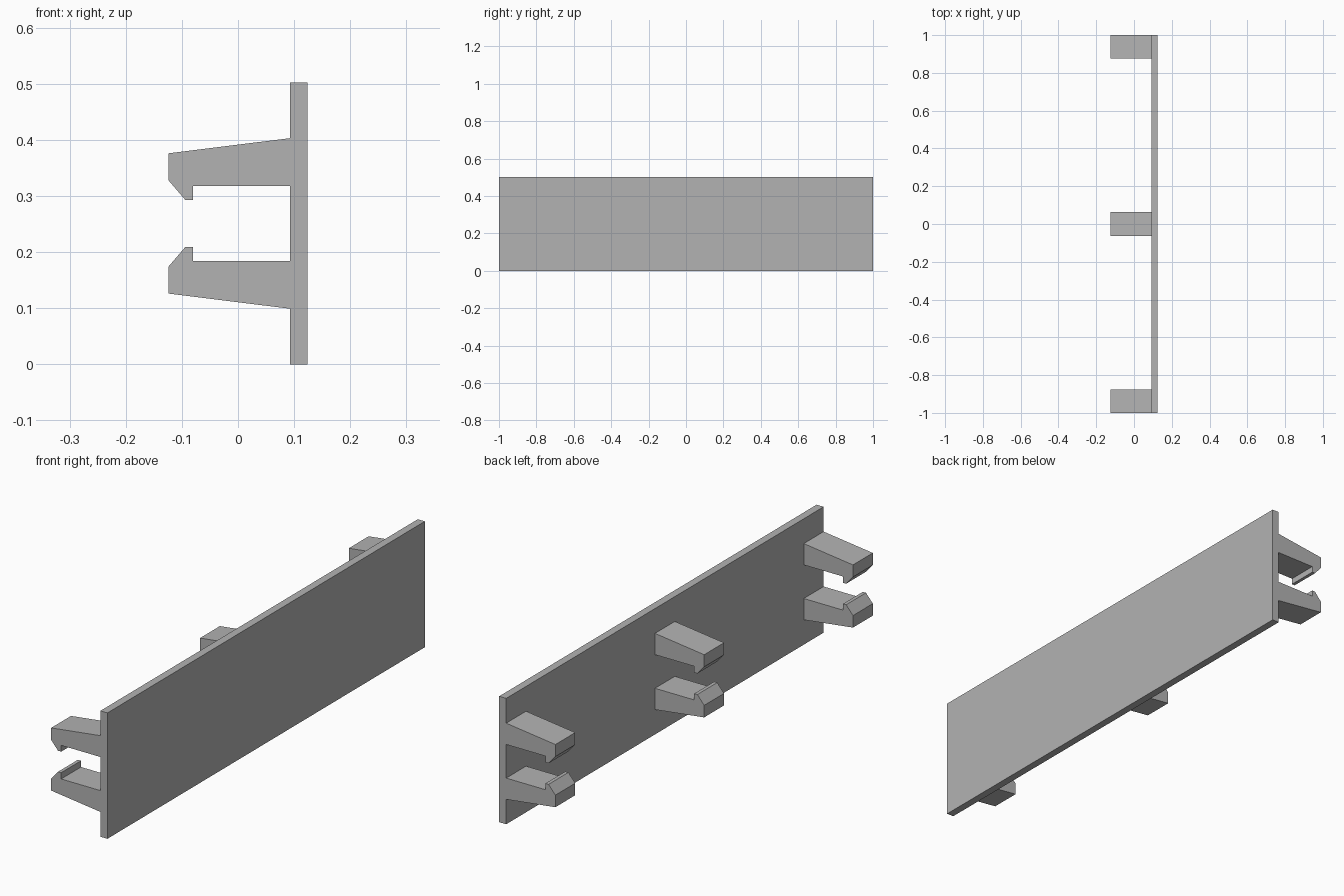
import bpy
import bmesh

cube = bpy.data.objects.get("Cube")
if cube:
    bpy.data.objects.remove(cube, do_unlink=True)

grey = bpy.data.materials.new("plain grey")
grey.use_nodes = True
colour = (0.45, 0.45, 0.45, 1)
grey.diffuse_color = colour
grey.node_tree.nodes["Principled BSDF"].inputs["Base Color"].default_value = colour

HEIGHT = 0.502
PLATE_BACK, PLATE_FACE = 0.093, 0.124
CLIP_WIDTH = 0.125


def extrude_profile(name, profile, y_start, y_end):
    """Extrude an (x, z) outline along y into a closed solid."""
    bm = bmesh.new()
    face = bm.faces.new([bm.verts.new((x, y_start, z)) for x, z in profile])
    result = bmesh.ops.extrude_face_region(bm, geom=[face])
    moved = [v for v in result["geom"] if isinstance(v, bmesh.types.BMVert)]
    bmesh.ops.translate(bm, verts=moved, vec=(0, y_end - y_start, 0))
    bmesh.ops.recalc_face_normals(bm, faces=bm.faces)
    mesh = bpy.data.meshes.new(name)
    bm.to_mesh(mesh)
    bm.free()
    mesh.materials.append(grey)
    obj = bpy.data.objects.new(name, mesh)
    bpy.context.collection.objects.link(obj)
    return obj


# Flat upright plate
extrude_profile("plate", [(PLATE_BACK, 0), (PLATE_FACE, 0),
                          (PLATE_FACE, HEIGHT), (PLATE_BACK, HEIGHT)], -1, 1)

# Tapered clip arm with a hooked tip; the upper arm mirrors the lower one
lower_arm = [(PLATE_BACK, 0.099), (PLATE_BACK, 0.184), (-0.08, 0.184),
             (-0.08, 0.209), (-0.094, 0.209), (-0.124, 0.174), (-0.124, 0.126)]
upper_arm = [(x, HEIGHT - z) for x, z in lower_arm]

# Three pairs of clips along the plate
for place, y in (("front", -1), ("middle", -CLIP_WIDTH / 2), ("back", 1 - CLIP_WIDTH)):
    extrude_profile(f"{place}_lower_clip", lower_arm, y, y + CLIP_WIDTH)
    extrude_profile(f"{place}_upper_clip", upper_arm, y, y + CLIP_WIDTH)
